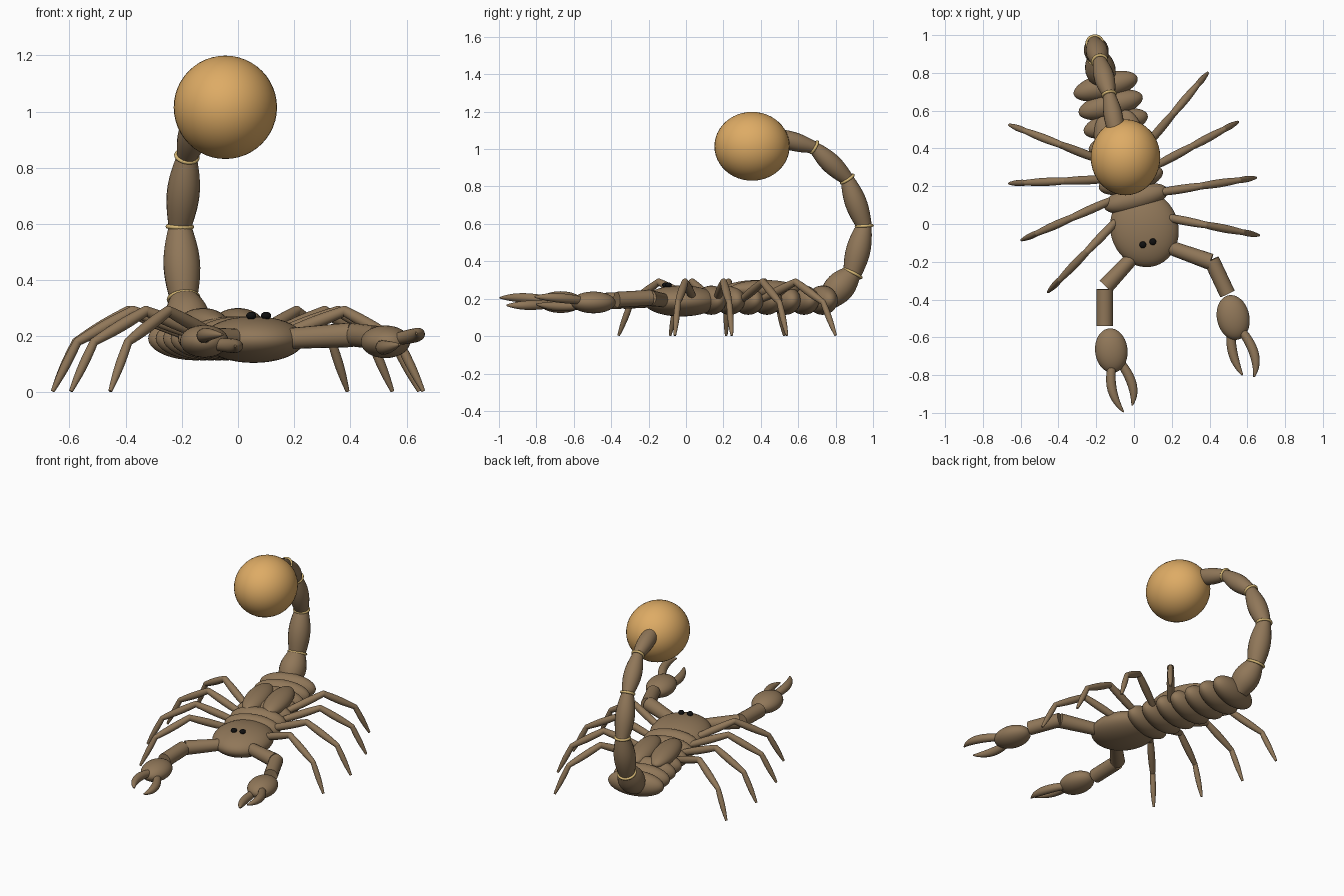
import bpy, bmesh, math
from mathutils import Vector, Matrix

old = bpy.data.objects.get("Cube")
if old:
    bpy.data.objects.remove(old, do_unlink=True)


def material(name, rgb):
    m = bpy.data.materials.new(name)
    m.use_nodes = True
    m.diffuse_color = (*rgb, 1)
    bsdf = next(n for n in m.node_tree.nodes if n.type == 'BSDF_PRINCIPLED')
    bsdf.inputs["Base Color"].default_value = (*rgb, 1)
    return m


BROWN = material("shell brown", (0.28, 0.185, 0.10))
AMBER = material("amber", (0.73, 0.41, 0.13))
GOLD = material("ring gold", (0.68, 0.48, 0.18))
BLACK = material("eye black", (0.005, 0.005, 0.005))
TURN = math.radians(15)          # heading of the body axis


def finish(name, bm, mat):
    bmesh.ops.recalc_face_normals(bm, faces=bm.faces)
    me = bpy.data.meshes.new(name)
    bm.to_mesh(me)
    bm.free()
    me.materials.append(mat)
    ob = bpy.data.objects.new(name, me)
    bpy.context.collection.objects.link(ob)
    bpy.ops.object.select_all(action='DESELECT')
    ob.select_set(True)
    bpy.context.view_layer.objects.active = ob
    bpy.ops.object.shade_smooth_by_angle(angle=math.radians(40))
    return ob


def ellipsoid(name, centre, size, mat=BROWN, turn=TURN, tilt=0):
    bm = bmesh.new()
    bmesh.ops.create_uvsphere(bm, u_segments=40, v_segments=24, radius=1)
    bm.transform(Matrix.Translation(centre) @ Matrix.Rotation(turn, 4, 'Z')
                 @ Matrix.Rotation(tilt, 4, 'X') @ Matrix.Diagonal((*size, 1)))
    return finish(name, bm, mat)


def sweep(name, points, radii, mat=BROWN, sides=20):
    """Round tube of varying radius along a path, with flat ends."""
    bm = bmesh.new()
    rings = []
    last = len(points) - 1
    for i, (p, r) in enumerate(zip(points, radii)):
        along = points[min(i + 1, last)] - points[max(i - 1, 0)]
        q = along.to_track_quat('Z', 'Y')
        rings.append([bm.verts.new(p + q @ Vector((r * math.cos(a), r * math.sin(a), 0)))
                      for a in (math.tau * k / sides for k in range(sides))])
    for a, b in zip(rings, rings[1:]):
        for k in range(sides):
            n = (k + 1) % sides
            bm.faces.new((a[k], a[n], b[n], b[k]))
    bm.faces.new(rings[0])
    bm.faces.new(rings[-1])
    return finish(name, bm, mat)


def spindle(name, p, q, r0, r1, bulge=0.0, steps=12):
    p, q = Vector(p), Vector(q)
    ts = [i / steps for i in range(steps + 1)]
    return sweep(name, [p.lerp(q, t) for t in ts],
                 [r0 + (r1 - r0) * t + bulge * math.sin(math.pi * t) for t in ts])


def finger(name, a, b, c, r):
    """Curved pincer finger through three points, tapering to a tip."""
    a, b, c = Vector(a), Vector(b), Vector(c)
    mid = 2 * b - (a + c) / 2
    ts = [i / 14 for i in range(15)]
    return sweep(name, [a * (1 - t) ** 2 + mid * 2 * t * (1 - t) + c * t * t for t in ts],
                 [r * (0.8 + 0.9 * t) * (1 - t ** 2) + 0.004 for t in ts])


def ring(name, centre, direction, radius):
    bm = bmesh.new()
    q = Vector(direction).to_track_quat('Z', 'Y')
    n, m, thick = 32, 10, 0.008
    grid = []
    for i in range(n):
        a = math.tau * i / n
        out = Vector((math.cos(a), math.sin(a), 0))
        grid.append([bm.verts.new(Vector(centre) + q @ (
            out * (radius + thick * math.cos(b)) + Vector((0, 0, thick * math.sin(b)))))
            for b in (math.tau * j / m for j in range(m))])
    for i in range(n):
        for j in range(m):
            bm.faces.new((grid[i][j], grid[(i + 1) % n][j],
                          grid[(i + 1) % n][(j + 1) % m], grid[i][(j + 1) % m]))
    return finish(name, bm, GOLD)


# Head and eyes
ellipsoid("head", (0.055, -0.025, 0.188), (0.18, 0.205, 0.083))
for side, x, y in (("right", 0.047, -0.11), ("left", 0.10, -0.094)):
    ellipsoid(side + "_eye", (x, y, 0.273), (0.018, 0.018, 0.014), BLACK)

# Overlapping body segments
first, final = Vector((0.01, 0.135, 0.192)), Vector((-0.15, 0.73, 0.192))
for i in range(7):
    ellipsoid(f"body_segment_{i + 1}", first.lerp(final, i / 6), (0.175, 0.07, 0.078))

# Pair of long back plates
for side, x, y in (("right", -0.125, 0.385), ("left", 0.0, 0.42)):
    ellipsoid(side + "_back_plate", (x, y, 0.25), (0.073, 0.19, 0.05))

# Arched tail: joints and radii, rings between the segments
joints = [Vector(v) for v in ((-0.165, 0.76, 0.195), (-0.194, 0.89, 0.335),
                              (-0.207, 0.953, 0.59), (-0.182, 0.862, 0.84),
                              (-0.132, 0.685, 1.01), (-0.09, 0.47, 1.07))]
radii = (0.06, 0.05, 0.041, 0.036, 0.032, 0.04)
bulges = (0.025, 0.02, 0.02, 0.02, 0.014)
for i, bulge in enumerate(bulges):
    spindle(f"tail_segment_{i + 1}", joints[i], joints[i + 1], radii[i], radii[i + 1], bulge)
    if i:
        ring(f"tail_ring_{i}", joints[i], joints[i + 1] - joints[i - 1], radii[i] + 0.002)
        ellipsoid(f"tail_joint_{i}", joints[i], (radii[i],) * 3)
ellipsoid("tail_bulb", (-0.045, 0.353, 1.015), (0.184, 0.201, 0.184), AMBER, turn=0)

# Legs: hip and foot in plan, bent at a high knee and a low ankle
legs = {
    "left": (((0.15, 0.04), (0.66, -0.06)), ((0.12, 0.165), (0.645, 0.245)),
             ((0.11, 0.305), (0.55, 0.54)), ((0.06, 0.41), (0.39, 0.80))),
    "right": (((-0.08, 0.03), (-0.455, -0.36)), ((-0.11, 0.13), (-0.595, -0.085)),
              ((-0.14, 0.237), (-0.66, 0.215)), ((-0.17, 0.335), (-0.66, 0.525)))}
for side, group in legs.items():
    for n, (hip, foot) in enumerate(group, 1):
        h, f = Vector((*hip, 0)), Vector((*foot, 0))
        stops = [h.lerp(f, t) + Vector((0, 0, z))
                 for t, z in ((0, 0.2), (0.45, 0.29), (0.83, 0.18), (1, 0.004))]
        sizes = (0.018, 0.018, 0.015, 0.007)
        for k, part in enumerate(("thigh", "shin", "foot")):
            spindle(f"{side}_leg_{n}_{part}", stops[k], stops[k + 1],
                    sizes[k], sizes[k + 1], 0.005)
        for k in (1, 2):
            ellipsoid(f"{side}_leg_{n}_joint_{k}", stops[k], (sizes[k],) * 3)

# Arms with pincers
spindle("left_upper_arm", (0.15, -0.11, 0.19), (0.405, -0.20, 0.205), 0.036, 0.044)
spindle("left_forearm", (0.41, -0.19, 0.205), (0.495, -0.37, 0.195), 0.042, 0.042)
ellipsoid("left_hand", (0.525, -0.495, 0.18), (0.086, 0.12, 0.058), turn=math.radians(12))
finger("left_inner_finger", (0.515, -0.57, 0.165), (0.525, -0.69, 0.16), (0.575, -0.80, 0.17), 0.022)
finger("left_outer_finger", (0.565, -0.56, 0.19), (0.637, -0.69, 0.205), (0.635, -0.81, 0.21), 0.022)

spindle("right_upper_arm", (0.0, -0.17, 0.19), (-0.15, -0.33, 0.19), 0.036, 0.044)
spindle("right_forearm", (-0.155, -0.345, 0.19), (-0.155, -0.54, 0.185), 0.044, 0.044)
ellipsoid("right_hand", (-0.12, -0.67, 0.182), (0.086, 0.118, 0.058), turn=math.radians(6))
finger("right_outer_finger", (-0.115, -0.75, 0.195), (-0.115, -0.88, 0.205), (-0.055, -0.995, 0.205), 0.022)
finger("right_inner_finger", (-0.075, -0.73, 0.17), (-0.01, -0.85, 0.165), (-0.01, -0.96, 0.165), 0.022)
